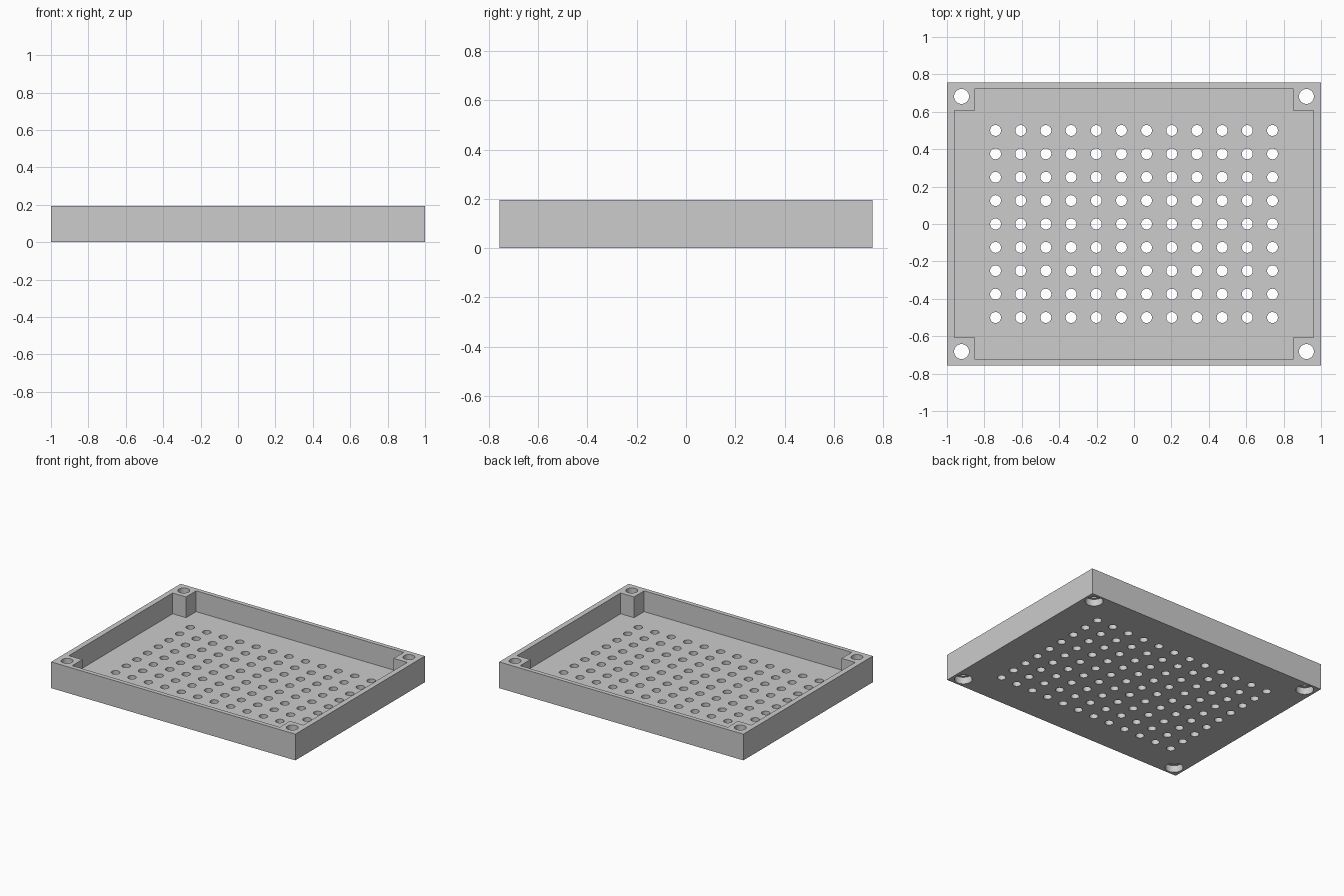
import bpy
import bmesh
from mathutils import Matrix, Vector

# Main dimensions
HALF_X, HALF_Y, HEIGHT = 1.0, 0.757, 0.194
FLOOR = 0.04
INNER_X, INNER_Y = 0.96, 0.725      # inside faces of the walls
POST_X, POST_Y = 0.85, 0.607        # inside faces of the corner posts
SCREW_X, SCREW_Y = 0.922, 0.682
COLS, ROWS = 12, 9
PITCH_X, PITCH_Y = 0.1346, 0.125

cube = bpy.data.objects.get("Cube")
if cube:
    bpy.data.objects.remove(cube, do_unlink=True)

grey = bpy.data.materials.new("light_grey")
grey.use_nodes = True
colour = (0.604, 0.604, 0.604, 1.0)
grey.diffuse_color = colour
grey.node_tree.nodes["Principled BSDF"].inputs["Base Color"].default_value = colour


def make_object(name, bm):
    bmesh.ops.recalc_face_normals(bm, faces=bm.faces)
    mesh = bpy.data.meshes.new(name)
    bm.to_mesh(mesh)
    bm.free()
    mesh.materials.append(grey)
    obj = bpy.data.objects.new(name, mesh)
    bpy.context.collection.objects.link(obj)
    return obj


def prism(name, outline, bottom, top):
    """Extrude a flat outline between two heights."""
    bm = bmesh.new()
    face = bm.faces.new([bm.verts.new((x, y, bottom)) for x, y in outline])
    extruded = bmesh.ops.extrude_face_region(bm, geom=[face])["geom"]
    verts = [v for v in extruded if isinstance(v, bmesh.types.BMVert)]
    bmesh.ops.translate(bm, verts=verts, vec=Vector((0, 0, top - bottom)))
    return make_object(name, bm)


def pins(name, centres, radius, bottom, top, sides=32):
    """Upright cylinders at the given centres, joined as one cutter."""
    bm = bmesh.new()
    for x, y in centres:
        bmesh.ops.create_cone(
            bm, cap_ends=True, segments=sides, radius1=radius, radius2=radius,
            depth=top - bottom,
            matrix=Matrix.Translation((x, y, (bottom + top) / 2)))
    return make_object(name, bm)


# Solid block for the tray
corners = [(-1, -1), (1, -1), (1, 1), (-1, 1)]
tray = prism("tray", [(sx * HALF_X, sy * HALF_Y) for sx, sy in corners], 0, HEIGHT)

# Pocket outline, notched around the four corner posts
pocket_outline = []
for sx, sy in corners:
    notch = [(sx * INNER_X, sy * POST_Y), (sx * POST_X, sy * POST_Y),
             (sx * POST_X, sy * INNER_Y)]
    pocket_outline += notch if sx * sy > 0 else notch[::-1]

screws = [(sx * SCREW_X, sy * SCREW_Y) for sx, sy in corners]
vents = [((i - (COLS - 1) / 2) * PITCH_X, (j - (ROWS - 1) / 2) * PITCH_Y)
         for i in range(COLS) for j in range(ROWS)]

cutters = [
    prism("pocket_cutter", pocket_outline, FLOOR, HEIGHT + 0.1),
    pins("vent_hole_cutter", vents, 0.029, -0.1, 0.1),
    pins("screw_hole_cutter", screws, 0.04, -0.1, HEIGHT + 0.1),
    pins("counterbore_cutter", screws, 0.06, -0.1, 0.05),
]
for cutter in cutters:
    cutter.hide_render = True
    cut = tray.modifiers.new(cutter.name, 'BOOLEAN')
    cut.operation = 'DIFFERENCE'
    cut.solver = 'EXACT'
    cut.object = cutter

# Bake the cuts and drop the cutters
bpy.context.view_layer.update()
depsgraph = bpy.context.evaluated_depsgraph_get()
finished = bpy.data.meshes.new_from_object(tray.evaluated_get(depsgraph))
tray.modifiers.clear()
tray.data = finished
for cutter in cutters:
    bpy.data.objects.remove(cutter, do_unlink=True)

# Round hole walls, crisp edges
bpy.ops.object.select_all(action='DESELECT')
tray.select_set(True)
bpy.context.view_layer.objects.active = tray
bpy.ops.object.shade_smooth_by_angle()
